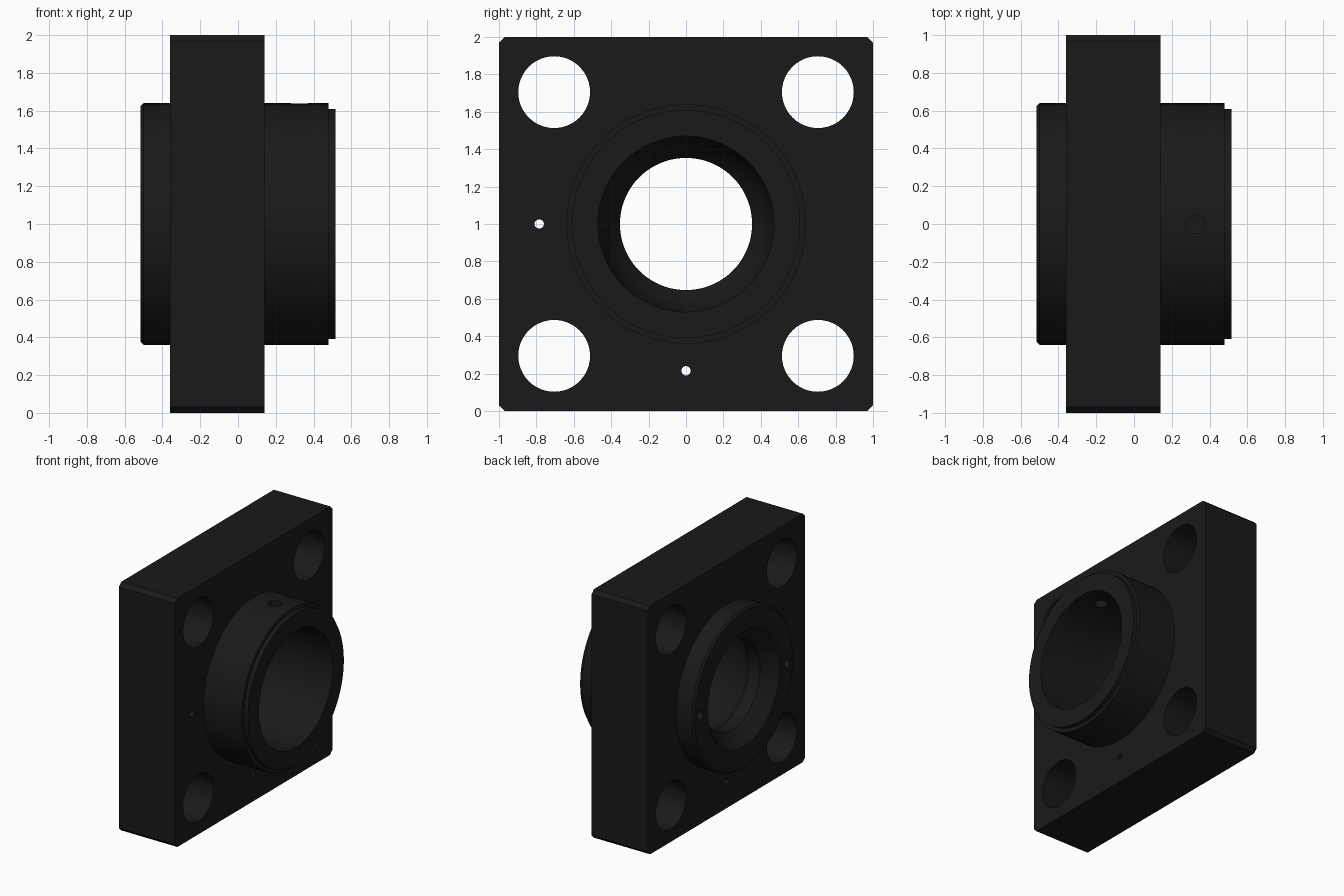
import bpy, bmesh
from math import pi, sin, cos, sqrt, radians
from mathutils import Matrix

if "Cube" in bpy.data.objects:
    bpy.data.objects.remove(bpy.data.objects["Cube"])

CZ = 1.0  # height of the bore axis


def make_object(name, bm):
    bmesh.ops.recalc_face_normals(bm, faces=bm.faces[:])
    mesh = bpy.data.meshes.new(name)
    bm.to_mesh(mesh)
    bm.free()
    obj = bpy.data.objects.new(name, mesh)
    bpy.context.collection.objects.link(obj)
    return obj


def cylinder(name, centre, radius, length, axis='X', segs=48):
    bm = bmesh.new()
    bmesh.ops.create_cone(bm, cap_ends=True, segments=segs, radius1=radius,
                          radius2=radius, depth=length)
    rot = Matrix.Rotation(pi / 2, 4, 'Y') if axis == 'X' else Matrix.Identity(4)
    bm.transform(Matrix.Translation(centre) @ rot)
    return make_object(name, bm)


def lathe(name, profile, segs=96):
    # closed (x, radius) profile spun about the bore axis
    bm = bmesh.new()
    rings = [[bm.verts.new((x, r * cos(2 * pi * i / segs), CZ + r * sin(2 * pi * i / segs)))
              for i in range(segs)] for x, r in profile]
    for k, a in enumerate(rings):
        b = rings[(k + 1) % len(rings)]
        for i in range(segs):
            j = (i + 1) % segs
            bm.faces.new((a[i], a[j], b[j], b[i]))
    return make_object(name, bm)


def boolean(target, other, op='DIFFERENCE'):
    other.hide_render = True
    mod = target.modifiers.new(op.title(), 'BOOLEAN')
    mod.operation = op
    mod.solver = 'EXACT'
    mod.object = other
    bpy.context.view_layer.objects.active = target
    bpy.ops.object.modifier_apply(modifier=mod.name)
    bpy.data.objects.remove(other)


# square plate with clipped corners
c = 0.97
outline = [(-c, -1), (c, -1), (1, -c), (1, c), (c, 1), (-c, 1), (-1, c), (-1, -c)]
bm = bmesh.new()
face = bm.faces.new([bm.verts.new((-0.36, y, CZ + z)) for y, z in outline])
ext = bmesh.ops.extrude_face_region(bm, geom=[face])
bmesh.ops.translate(bm, vec=(0.5, 0, 0),
                    verts=[v for v in ext['geom'] if isinstance(v, bmesh.types.BMVert)])
flange = make_object("flange_housing", bm)
boolean(flange, cylinder("centre_cutter", (-0.11, 0, CZ), 0.56, 1.0))

# hub with stepped right end and a bore rounding in towards the left
seat = [(-0.31 * i / 8, sqrt(0.47 ** 2 - (0.31 * i / 8) ** 2)) for i in range(9)]
profile = [(-0.515, 0.46), (-0.515, 0.625), (-0.50, 0.64), (0.48, 0.64),
           (0.48, 0.61), (0.515, 0.61), (0.515, 0.47)] + seat + [(-0.41, 0.355)]
boolean(flange, lathe("hub", profile), 'UNION')

# four mounting holes
for y in (-0.705, 0.705):
    for z in (-0.705, 0.705):
        boolean(flange, cylinder("bolt_cutter", (-0.11, y, CZ + z), 0.192, 1.0))

# two pin holes through the plate
for y, z in ((-0.785, 0), (0, -0.785)):
    boolean(flange, cylinder("pin_cutter", (-0.11, y, CZ + z), 0.025, 1.0, segs=24))

# blind spanner holes in the left face
for y in (-0.55, 0.55):
    boolean(flange, cylinder("spanner_cutter", (-0.515, y, CZ), 0.035, 0.24, segs=24))

# radial set screw hole on top of the hub
boolean(flange, cylinder("screw_cutter", (0.325, 0, 1.6), 0.05, 0.5, 'Z', 32))

# dark finish and shading
mat = bpy.data.materials.new("black_finish")
mat.diffuse_color = (0.01, 0.01, 0.01, 1)
mat.use_nodes = True
mat.node_tree.nodes["Principled BSDF"].inputs["Base Color"].default_value = mat.diffuse_color
flange.data.materials.clear()
flange.data.materials.append(mat)
bpy.ops.object.select_all(action='DESELECT')
flange.select_set(True)
bpy.context.view_layer.objects.active = flange
bpy.ops.object.shade_smooth_by_angle(angle=radians(30))
